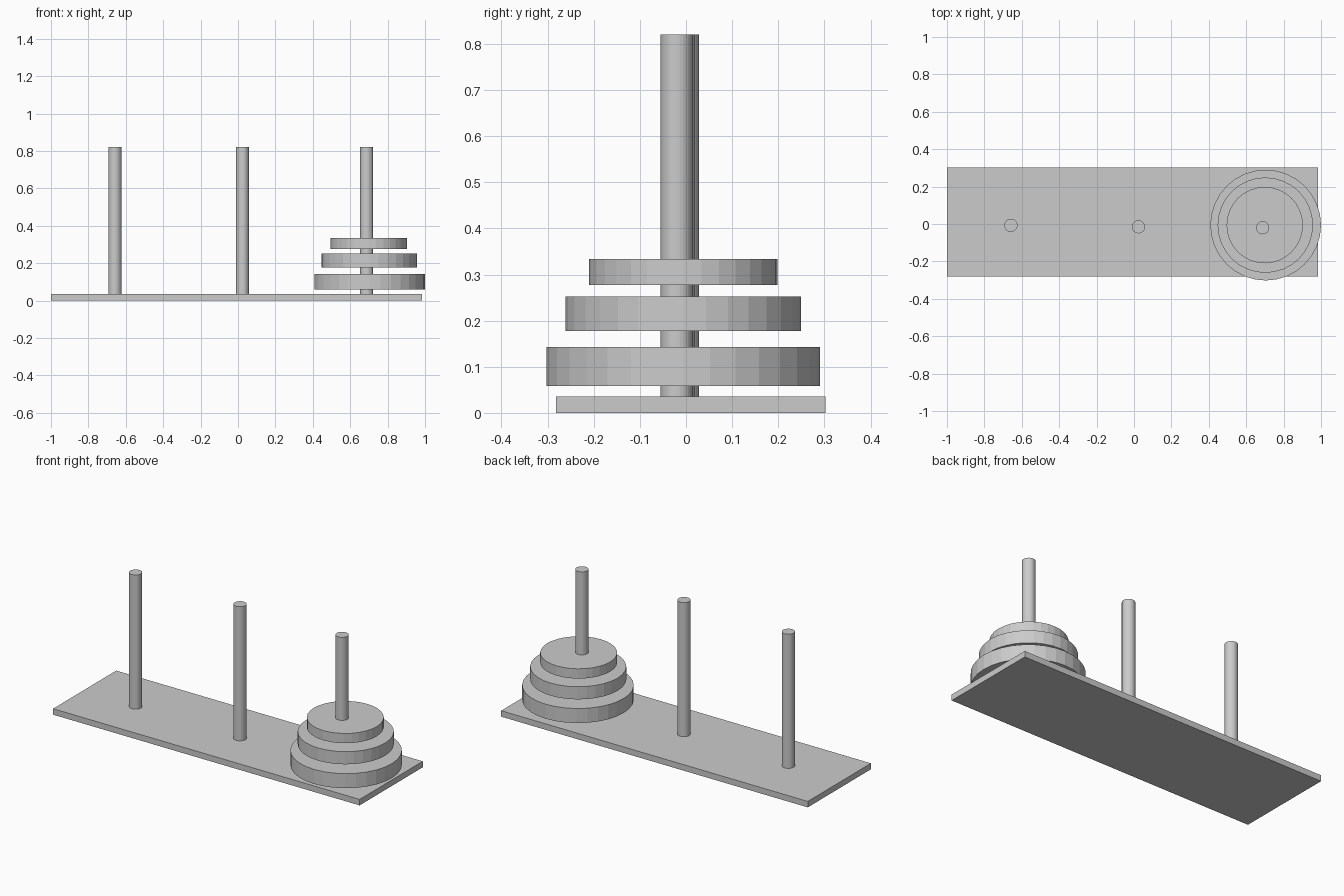
import bpy

cube = bpy.data.objects.get("Cube")
if cube:
    bpy.data.objects.remove(cube, do_unlink=True)

grey = bpy.data.materials.new("plain grey")
grey.use_nodes = True
grey.diffuse_color = (0.6, 0.6, 0.6, 1)
bsdf = next(n for n in grey.node_tree.nodes if n.type == "BSDF_PRINCIPLED")
bsdf.inputs["Base Color"].default_value = grey.diffuse_color


def finish(name):
    obj = bpy.context.object
    obj.name = name
    obj.data.materials.append(grey)
    return obj


def cylinder(name, x, y, radius, bottom, top):
    """Flat-sided upright cylinder between two heights."""
    bpy.ops.mesh.primitive_cylinder_add(
        vertices=32, radius=radius, depth=top - bottom,
        location=(x, y, (bottom + top) / 2))
    return finish(name)


# Base board
BOARD_TOP = 0.035
bpy.ops.mesh.primitive_cube_add(size=1, location=(-0.0075, 0.01, BOARD_TOP / 2))
board = finish("base_board")
board.scale = (1.985, 0.584, BOARD_TOP)
bpy.ops.object.transform_apply(location=False, rotation=False, scale=True)

# Three pegs
for name, x, y in (("right_peg", -0.658, -0.007),
                   ("middle_peg", 0.024, -0.015),
                   ("left_peg", 0.688, -0.02)):
    cylinder(name, x, y, 0.035, BOARD_TOP, 0.82)

# Stacked discs with gaps between them
for name, x, radius, bottom, top in (("large_disc", 0.704, 0.296, 0.058, 0.143),
                                     ("medium_disc", 0.702, 0.255, 0.178, 0.252),
                                     ("small_disc", 0.699, 0.204, 0.277, 0.334)):
    cylinder(name, x, -0.006, radius, bottom, top)
